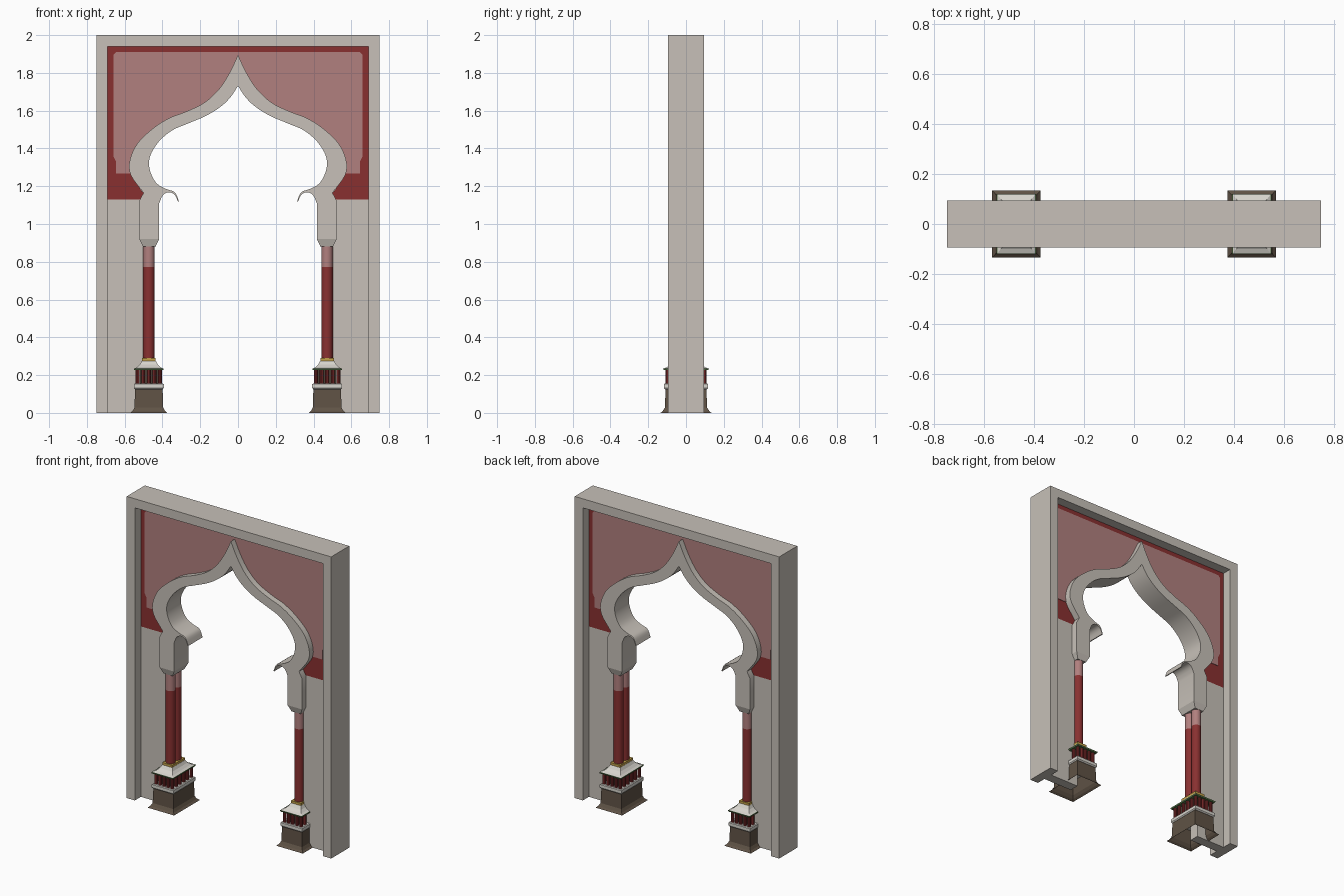
import bpy, bmesh, math
from mathutils import Vector

cube = bpy.data.objects.get("Cube")
if cube:
    bpy.data.objects.remove(cube, do_unlink=True)


def material(name, rgb):
    m = bpy.data.materials.new(name)
    m.use_nodes = True
    m.diffuse_color = (*rgb, 1)
    m.node_tree.nodes["Principled BSDF"].inputs["Base Color"].default_value = (*rgb, 1)
    return m


STONE = material("warm stone", (0.57, 0.53, 0.48))
RED = material("deep red", (0.25, 0.03, 0.03))
PINK = material("faded rose", (0.44, 0.215, 0.21))
BROWN = material("dark brown stone", (0.115, 0.085, 0.06))
WHITE = material("pale plaster", (0.68, 0.66, 0.61))
GOLD = material("gold trim", (0.55, 0.36, 0.07))
GREEN = material("green trim", (0.1, 0.19, 0.07))


def finish(name, bm, mat, smooth=False):
    bmesh.ops.recalc_face_normals(bm, faces=bm.faces)
    mesh = bpy.data.meshes.new(name)
    bm.to_mesh(mesh)
    bm.free()
    mesh.materials.append(mat)
    ob = bpy.data.objects.new(name, mesh)
    bpy.context.collection.objects.link(ob)
    if smooth:
        bpy.ops.object.select_all(action='DESELECT')
        ob.select_set(True)
        bpy.context.view_layer.objects.active = ob
        bpy.ops.object.shade_smooth_by_angle(angle=math.radians(32))
    return ob


def prism(name, outline, y0, y1, mat, smooth=False):
    """Extrude an x-z outline from y0 to y1."""
    bm = bmesh.new()
    face = bm.faces.new([bm.verts.new((x, y0, z)) for x, z in outline])
    ext = bmesh.ops.extrude_face_region(bm, geom=[face])
    moved = [v for v in ext["geom"] if isinstance(v, bmesh.types.BMVert)]
    bmesh.ops.translate(bm, verts=moved, vec=(0, y1 - y0, 0))
    return finish(name, bm, mat, smooth)


def loft(name, cx, levels, mat, bottom=True):
    """Stack rectangles given as (z, half x, half y)."""
    bm = bmesh.new()
    rings = [[bm.verts.new((cx + a * hx, b * hy, z))
              for a, b in ((-1, -1), (1, -1), (1, 1), (-1, 1))] for z, hx, hy in levels]
    for low, high in zip(rings, rings[1:]):
        for i in range(4):
            j = (i + 1) % 4
            bm.faces.new((low[i], low[j], high[j], high[i]))
    bm.faces.new(rings[-1])
    if bottom:
        bm.faces.new(rings[0][::-1])
    return finish(name, bm, mat)


def posts(name, spots, z0, z1, radius, sides, mat):
    bm = bmesh.new()
    for x, y in spots:
        made = bmesh.ops.create_cone(bm, cap_ends=True, segments=sides, radius1=radius,
                                     radius2=radius, depth=z1 - z0)
        bmesh.ops.translate(bm, verts=made["verts"], vec=(x, y, (z0 + z1) / 2))
    return finish(name, bm, mat, True)


def smooth_path(points, steps=4):
    """Catmull-Rom curve through the points."""
    p = [Vector(q) for q in points]
    p = [2 * p[0] - p[1]] + p + [2 * p[-1] - p[-2]]
    out = []
    for a, b, c, d in zip(p, p[1:], p[2:], p[3:]):
        for k in range(steps):
            t = k / steps
            out.append(0.5 * (2 * b + (c - a) * t + (2 * a - 5 * b + 4 * c - d) * t ** 2
                              + (3 * b - a - 3 * c + d) * t ** 3))
    return [tuple(v) for v in out] + [tuple(points[-1])]


def flip(points):
    return [(-x, z) for x, z in reversed(points)]


# Arch curves on one half, from the apex down
outer = smooth_path([(0, 1.895), (0.045, 1.80), (0.1, 1.715), (0.175, 1.645), (0.27, 1.597),
                     (0.36, 1.563), (0.445, 1.51), (0.53, 1.43), (0.572, 1.34),
                     (0.568, 1.26), (0.5, 1.165)])
inner = smooth_path([(0, 1.73), (0.045, 1.665), (0.1, 1.615), (0.175, 1.57), (0.27, 1.53),
                     (0.35, 1.495), (0.42, 1.435), (0.465, 1.36), (0.468, 1.29),
                     (0.435, 1.22), (0.385, 1.187), (0.335, 1.168), (0.312, 1.118)])
hook = smooth_path([(0.318, 1.118), (0.335, 1.155), (0.365, 1.168), (0.397, 1.153),
                    (0.417, 1.11)], 3)
right = outer + [(0.522, 1.125), (0.522, 0.92), (0.417, 0.92)] + hook[::-1] + inner[::-1]
outline = right + flip(right)[1:-1]
prism("arch_trim", outline, -0.075, 0.075, STONE, True)

# Outer frame
half = [(0, 2), (0.75, 2), (0.75, 0), (0.69, 0), (0.69, 1.94)]
prism("outer_frame", half[1:] + flip(half[1:]), -0.095, 0.095, STONE)

# Red wall above the arch, its edge hidden inside the trim
seat = [(max(x - 0.03, 0), z - 0.04) for x, z in outer]
seat[-1] = (0.48, 1.13)
wall = [(0.69, 1.94), (0.69, 1.13)] + seat[::-1]
prism("spandrel_wall", wall + flip(wall)[1:], -0.032, 0.032, RED)

# Faded painted field on both sides of the wall
edge = [(0.645, 1.91), (0.66, 1.895), (0.66, 1.36), (0.645, 1.33), (0.645, 1.268)]
field = edge + [(0.545, 1.268)] + [p for p in seat if p[1] > 1.27][::-1]
field = field + flip(field)[1:]
prism("front_painted_field", field, -0.035, -0.031, PINK)
prism("back_painted_field", field, 0.031, 0.035, PINK)

for side, s in (("left", 1), ("right", -1)):
    cx = s * 0.472
    # Side wall below the spandrel
    prism(side + "_side_wall", [(s * 0.48, 0), (s * 0.69, 0), (s * 0.69, 1.13), (s * 0.48, 1.13)],
          -0.032, 0.032, STONE)

    # Capital and twin columns
    loft(side + "_capital", s * 0.4695, [(0.88, 0.033, 0.062), (0.92, 0.0525, 0.075)], STONE)
    pair = [(cx, -0.031), (cx, 0.031)]
    posts(side + "_columns", pair, 0.28, 0.772, 0.03, 20, RED)
    posts(side + "_column_tops", pair, 0.772, 0.885, 0.03, 20, PINK)

    # Flared pedestal, open underneath
    loft(side + "_pedestal", cx, [(0, 0.098, 0.135), (0.01, 0.086, 0.123), (0.028, 0.076, 0.112),
                                  (0.125, 0.073, 0.108)], BROWN, bottom=False)
    loft(side + "_pedestal_slab", cx, [(0.125, 0.074, 0.11), (0.132, 0.079, 0.117),
                                       (0.152, 0.079, 0.117), (0.156, 0.074, 0.112)], WHITE)

    # Miniature colonnade around a core
    loft(side + "_colonnade_core", cx, [(0.15, 0.048, 0.084), (0.23, 0.048, 0.084)], BROWN)
    spots = [(cx + 0.0295 * (i - 2), y) for i in range(5) for y in (-0.098, 0.098)]
    spots += [(cx + x, 0.0327 * (j - 2.5) * 1.2) for j in range(1, 5) for x in (-0.059, 0.059)]
    posts(side + "_colonnade", spots, 0.155, 0.228, 0.011, 10, RED)

    # Concave roof with trims
    loft(side + "_eave", cx, [(0.226, 0.077, 0.119), (0.235, 0.079, 0.121)], GREEN)
    loft(side + "_roof", cx, [(0.235, 0.076, 0.118), (0.242, 0.062, 0.1), (0.256, 0.047, 0.081),
                              (0.275, 0.037, 0.067)], WHITE)
    loft(side + "_column_collar", cx, [(0.275, 0.036, 0.067), (0.29, 0.036, 0.067)], GOLD)
